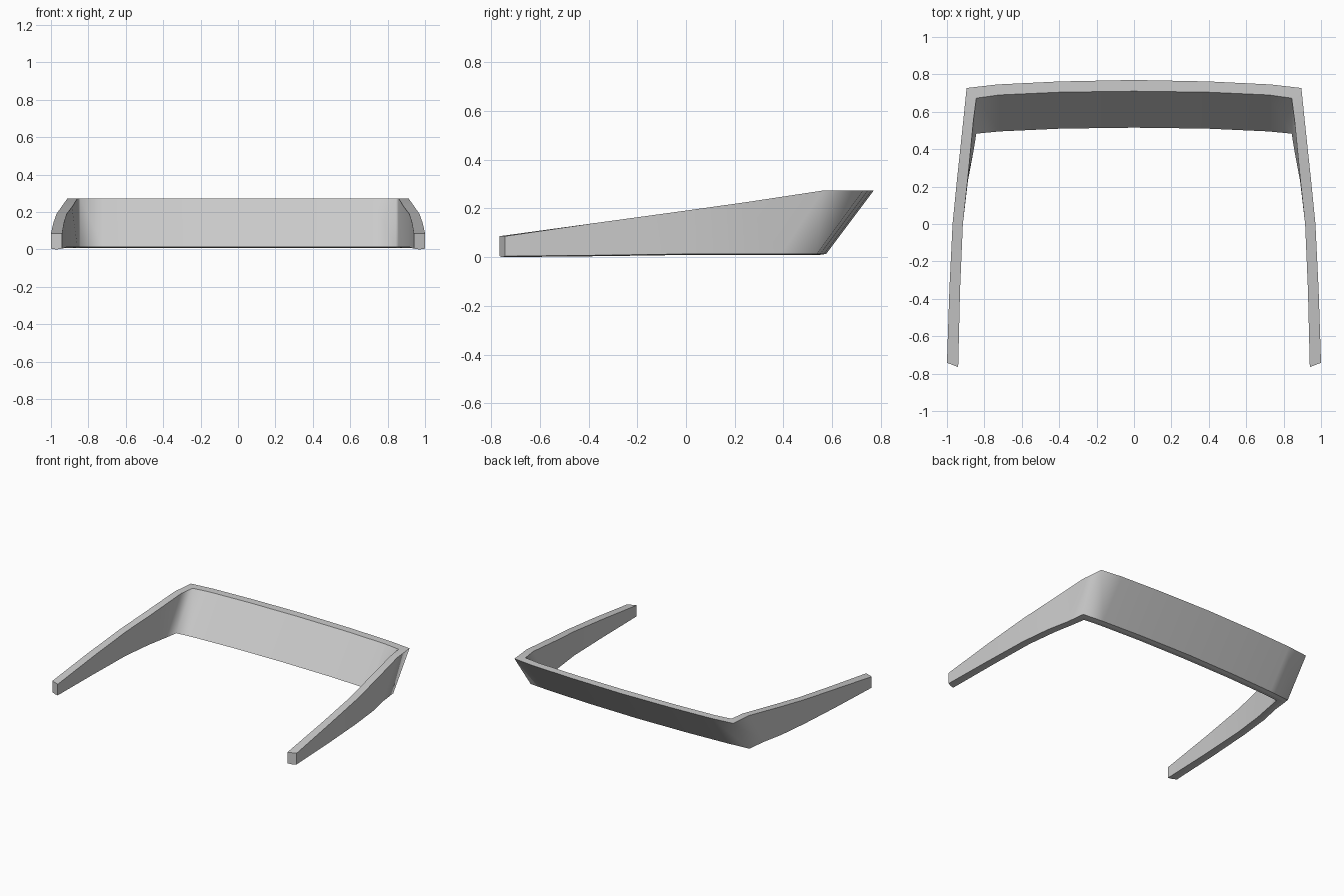
import bpy
import bmesh

cube = bpy.data.objects.get("Cube")
if cube:
    bpy.data.objects.remove(cube, do_unlink=True)

# One flat grey for the whole part
grey = bpy.data.materials.new("satin grey")
grey.use_nodes = True
colour = (0.6, 0.6, 0.6, 1)
grey.diffuse_color = colour
grey.node_tree.nodes["Principled BSDF"].inputs["Base Color"].default_value = colour

# Stations from the middle of the back to the tip of the left arm:
# outer x, outer y, inner x, inner y, forward lean of the foot, top z, bottom z
HALF = [
    (0.00, 0.77, 0.00, 0.71, 0.195, 0.273, 0.013),
    (0.40, 0.762, 0.39, 0.705, 0.195, 0.273, 0.013),
    (0.73, 0.746, 0.72, 0.69, 0.195, 0.273, 0.013),
    (0.895, 0.727, 0.843, 0.673, 0.19, 0.273, 0.013),
    (0.912, 0.56, 0.858, 0.56, 0.17, 0.273, 0.013),
    (0.945, 0.25, 0.888, 0.25, 0.02, 0.226, 0.013),
    (0.97, 0.00, 0.915, 0.00, 0.0, 0.191, 0.013),
    (0.987, -0.35, 0.93, -0.35, 0.0, 0.143, 0.008),
    (1.00, -0.742, 0.94, -0.765, 0.0, 0.086, 0.004),
]


def section(row, side):
    """Cross-section of the band, with a shallow ridge under its foot."""
    ox, oy, ix, iy, lean, top, low = row
    points = [
        (ox, oy, top), (ix, iy, top),
        (ix, iy - lean, low),
        ((ox + ix) / 2, (oy + iy) / 2 - lean, low - 0.004),
        (ox, oy - lean, low),
    ]
    return [(side * x, y, z) for x, y, z in points]


# Sweep the section around the U-shaped band
sections = [section(r, -1) for r in reversed(HALF[1:])]
sections += [section(r, 1) for r in HALF]
bm = bmesh.new()
rings = [[bm.verts.new(p) for p in s] for s in sections]
for a, b in zip(rings, rings[1:]):
    for i in range(len(a)):
        j = (i + 1) % len(a)
        bm.faces.new((a[i], a[j], b[j], b[i]))
        for ring_edge in [bm.edges.get((a[i], b[i]))]:
            ring_edge.smooth = False

# Close both arm tips with crisp borders
for ring in (rings[0], rings[-1]):
    cap = bm.faces.new(ring)
    for edge in cap.edges:
        edge.smooth = False

bmesh.ops.recalc_face_normals(bm, faces=bm.faces)
for face in bm.faces:
    face.smooth = True

mesh = bpy.data.meshes.new("wraparound_band")
bm.to_mesh(mesh)
bm.free()
mesh.materials.append(grey)
band = bpy.data.objects.new("wraparound_band", mesh)
bpy.context.collection.objects.link(band)
